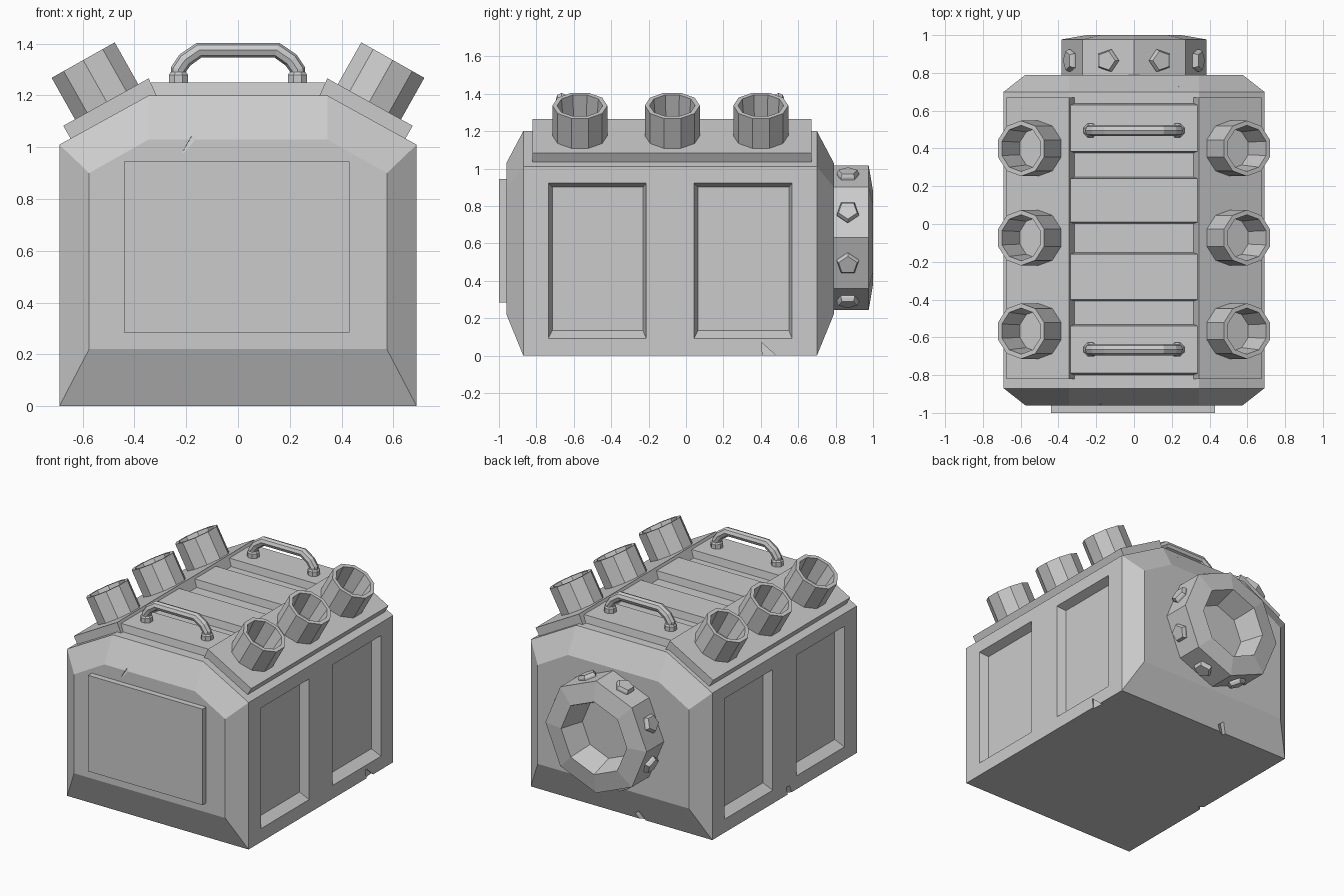
import bpy, bmesh, math
from mathutils import Vector

cube = bpy.data.objects.get("Cube")
if cube:
    bpy.data.objects.remove(cube, do_unlink=True)

grey = bpy.data.materials.new("plain grey")
grey.use_nodes = True
grey.diffuse_color = (0.6, 0.6, 0.6, 1)
grey.node_tree.nodes["Principled BSDF"].inputs["Base Color"].default_value = (0.6, 0.6, 0.6, 1)


def loft(name, rings):
    """Skin a list of equal-length point rings and cap both ends."""
    bm = bmesh.new()
    loops = [[bm.verts.new(p) for p in ring] for ring in rings]
    n = len(loops[0])
    for a, b in zip(loops, loops[1:]):
        for i in range(n):
            j = (i + 1) % n
            bm.faces.new((a[i], a[j], b[j], b[i]))
    bm.faces.new(loops[0])
    bm.faces.new(loops[-1])
    bmesh.ops.recalc_face_normals(bm, faces=bm.faces)
    mesh = bpy.data.meshes.new(name)
    bm.to_mesh(mesh)
    bm.free()
    mesh.materials.append(grey)
    obj = bpy.data.objects.new(name, mesh)
    bpy.context.collection.objects.link(obj)
    return obj


def lathe(name, sides, profile, centre, axis, start):
    """Turn (radius, height) pairs about an axis, first corner along start."""
    w = Vector(axis).normalized()
    u = Vector(start).normalized()
    v = w.cross(u)
    turns = [2 * math.pi * i / sides for i in range(sides)]
    return loft(name, [[Vector(centre) + w * h + (u * math.cos(t) + v * math.sin(t)) * r
                        for t in turns] for r, h in profile])


def rect(y0, y1, a0, a1):
    return [(y0, a0), (y1, a0), (y1, a1), (y0, a1)]


def carve(target, cutter):
    mod = target.modifiers.new("cut", "BOOLEAN")
    mod.operation = "DIFFERENCE"
    mod.solver = "EXACT"
    mod.object = cutter
    bpy.context.view_layer.objects.active = target
    bpy.ops.object.modifier_apply(modifier=mod.name)
    bpy.data.objects.remove(cutter, do_unlink=True)


def mirrored(half):
    return half + [(-x, z) for x, z in reversed(half)]


# Body with chamfered shoulders and tapered ends
outer = mirrored([(0.69, 0), (0.69, 1.01), (0.345, 1.2)])
inner = mirrored([(0.575, 0.22), (0.575, 0.9), (0.345, 1.03)])
body = loft("body", [[(x, y, z) for x, z in ring] for ring, y in
                     ((inner, -0.96), (outer, -0.87), (outer, 0.7), (inner, 0.79))])

# Recessed side panels
for s in (1, -1):
    for y in (-0.74, 0.04):
        mouth = rect(y, y + 0.53, 0.085, 0.925)
        floor = rect(y + 0.025, y + 0.51, 0.135, 0.9)
        carve(body, loft("panel_cutter", [[(s * x, a, b) for a, b in r]
                                          for r, x in ((mouth, 0.7), (floor, 0.63))]))

# Chipped edges: small wedges cut at the (position, axis, start, radius, length)
chips = [
    ((-0.18, -0.99, 1.0), (0.35, 0.35, 0.9), (1, 0, -0.39), 0.05, 0.14),
    ((0.25, 0.75, 1.15), (0, 0.4, -1), (1, 0, 0), 0.03, 0.06),
    ((0.71, 0.46, -0.03), (-0.3, -0.5, 0.85), (0.85, 0, 0.3), 0.07, 0.14),
    ((-0.71, -0.15, -0.03), (0.3, 0.3, 0.85), (0.85, 0, -0.3), 0.07, 0.12),
    ((-0.16, 0.73, -0.03), (0.2, -0.2, 0.9), (0.9, 0, -0.2), 0.09, 0.12),
]
for place, axis, start, r, length in chips:
    carve(body, lathe("chip_cutter", 3, [(r, -0.02), (0.004, length)], place, axis, start))

# Raised plate on the front
loft("front_plate", [[(x, y, z) for x, z in rect(-0.44, 0.43, 0.285, 0.945)]
                     for y in (-1.0, -0.95)])

# Raised slabs across the top
for y0, y1 in ((0.375, 0.64), (0, 0.25), (-0.41, -0.15), (-0.8, -0.53)):
    loft("top_slab", [[(x, y, z) for x, y in rect(-0.345 + e, 0.345 - e, y0 + e, y1 - e)]
                      for z, e in ((1.19, 0), (1.25, 0.01))])

# Sloped shoulder plates, each with three open pipes
slab = [(0.315, 1.2), (0.345, 1.266), (0.675, 1.083), (0.642, 1.025)]
for s in (1, -1):
    loft("shoulder_plate", [[(s * x, y, z) for x, z in slab] for y in (-0.82, 0.67)])
    for y in (-0.567, -0.073, 0.4):
        lathe("pipe", 10, [(0.147, -0.02), (0.147, 0.19), (0.122, 0.19), (0.108, 0.02)],
              (s * 0.505, y, 1.171), (s * 0.49, 0, 0.872), (0, 1, 0))

# Carrying handles with foot collars
path = [(0.23, 1.24), (0.23, 1.3), (0.205, 1.337), (0.15, 1.375)]
for y in (0.495, -0.665):
    points = mirrored(path)
    curve = bpy.data.curves.new("handle", "CURVE")
    curve.dimensions = "3D"
    curve.bevel_depth = 0.03
    curve.bevel_resolution = 2
    curve.use_fill_caps = True
    spline = curve.splines.new("POLY")
    spline.points.add(len(points) - 1)
    for p, (x, z) in zip(spline.points, points):
        p.co = (x, y, z, 1)
    spline.use_smooth = False
    curve.materials.append(grey)
    handle = bpy.data.objects.new("handle", curve)
    bpy.context.collection.objects.link(handle)
    bpy.ops.object.select_all(action="DESELECT")
    handle.select_set(True)
    bpy.context.view_layer.objects.active = handle
    bpy.ops.object.convert(target="MESH")
    for s in (1, -1):
        lathe("handle_foot", 8, [(0.04, 0), (0.04, 0.035), (0.032, 0.045)],
              (s * 0.23, y, 1.245), (0, 0, 1), (1, 0.41, 0))

# Octagonal port on the back, ringed by five-sided bolts
lathe("back_port", 8, [(0.385, 0.77), (0.385, 0.977), (0.25, 1.0), (0.2, 0.84)],
      (0, 0, 0.63), (0, 1, 0), (1, 0, 0))
for k in range(8):
    t = math.pi * (k + 0.5) / 4
    out = Vector((math.cos(t), 0, math.sin(t)))
    along = Vector((-out.z, 0, out.x)) * (-1) ** (k + 1)
    lathe("port_bolt", 5, [(0.062, -0.01), (0.062, 0.012), (0.052, 0.03)],
          Vector((0, 0.865, 0.63)) + out * 0.356, out, along)
